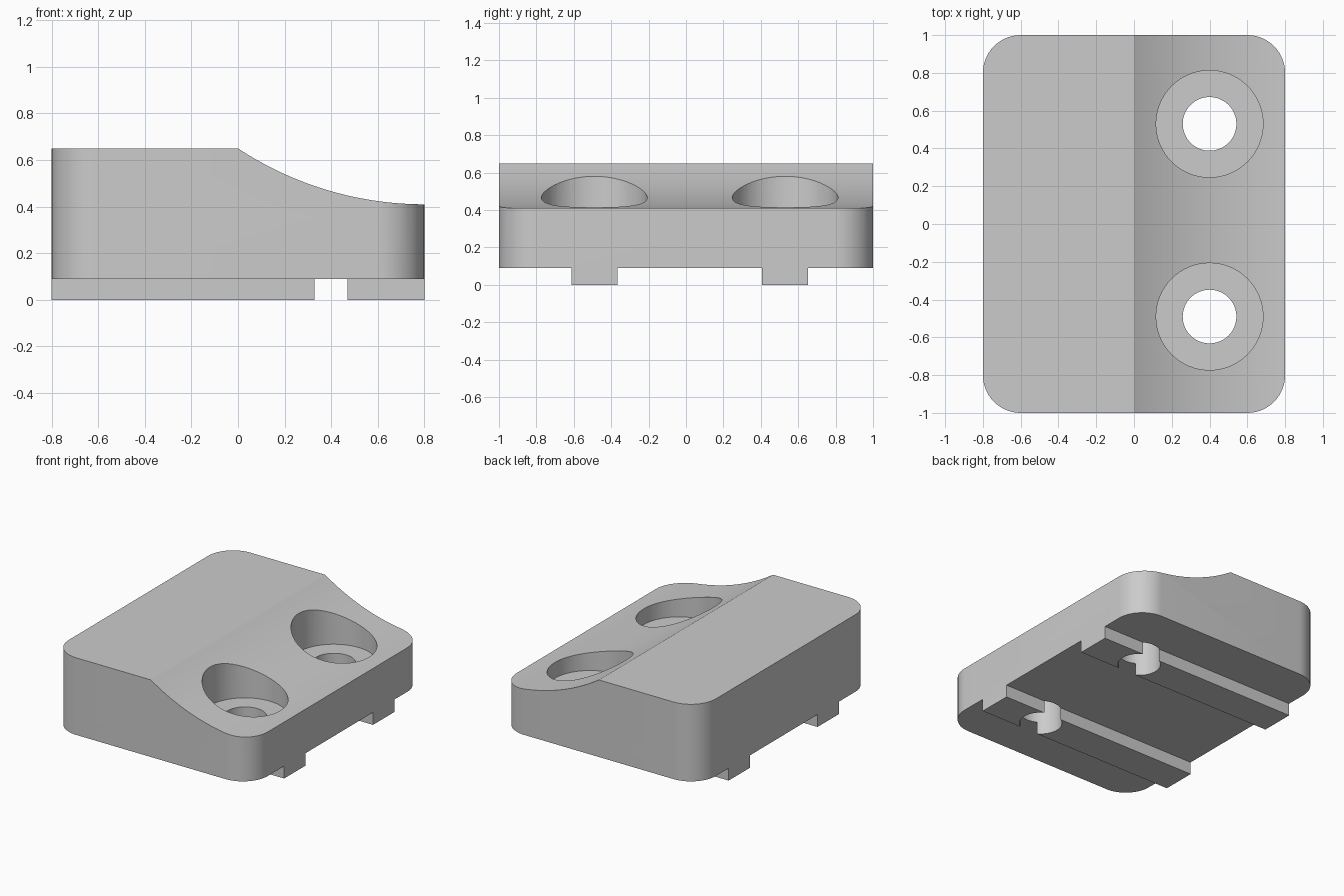
import bpy
import bmesh
import math

cube = bpy.data.objects.get("Cube")
if cube:
    bpy.data.objects.remove(cube, do_unlink=True)

WIDTH, LENGTH, HEIGHT = 1.6, 2.0, 0.65
RAIL_HEIGHT = 0.09          # rails under the block
FLOOR = 0.30                # counterbore floor
HOLE_X, HOLE_YS = 0.4, (-0.49, 0.53)
RAIL_HALF = 0.123
SCOOP_R, SCOOP_Z = 1.453, 0.41

grey = bpy.data.materials.new("plain grey")
grey.use_nodes = True
colour = (0.6, 0.6, 0.6, 1)
grey.diffuse_color = colour
grey.node_tree.nodes["Principled BSDF"].inputs["Base Color"].default_value = colour


def prism(name, points, direction):
    """Extrude a closed outline of 3D points along a direction."""
    bm = bmesh.new()
    face = bm.faces.new([bm.verts.new(p) for p in points])
    out = bmesh.ops.extrude_face_region(bm, geom=[face])
    verts = [v for v in out["geom"] if isinstance(v, bmesh.types.BMVert)]
    bmesh.ops.translate(bm, verts=verts, vec=direction)
    bmesh.ops.recalc_face_normals(bm, faces=bm.faces)
    mesh = bpy.data.meshes.new(name)
    bm.to_mesh(mesh)
    bm.free()
    obj = bpy.data.objects.new(name, mesh)
    bpy.context.collection.objects.link(obj)
    mesh.materials.append(grey)
    return obj


def cylinder(name, x, y, z0, z1, r, sides=64):
    ring = [(x + r * math.cos(math.tau * i / sides),
             y + r * math.sin(math.tau * i / sides), z0) for i in range(sides)]
    return prism(name, ring, (0, 0, z1 - z0))


def combine(target, tool, operation):
    """Apply a boolean and remove its tool."""
    tool.hide_render = True
    mod = target.modifiers.new("cut", "BOOLEAN")
    mod.operation, mod.object, mod.solver = operation, tool, "EXACT"
    bpy.ops.object.select_all(action="DESELECT")
    bpy.context.view_layer.objects.active = target
    target.select_set(True)
    bpy.ops.object.modifier_apply(modifier=mod.name)
    bpy.data.objects.remove(tool, do_unlink=True)


# Block with rounded vertical corners
radius, steps = 0.2, 14
outline = []
for quarter, (sx, sy) in enumerate([(1, 1), (-1, 1), (-1, -1), (1, -1)]):
    for i in range(steps + 1):
        a = math.pi / 2 * (quarter + i / steps)
        outline.append((sx * (WIDTH / 2 - radius) + radius * math.cos(a),
                        sy * (LENGTH / 2 - radius) + radius * math.sin(a), 0))
block = prism("clamp_block", outline, (0, 0, HEIGHT))

# Concave scoop along the top of one side
scoop = []
for i in range(33):
    d = 0.8 * (1 - i / 32)
    scoop.append((0.8 - d, -1.2, SCOOP_Z + SCOOP_R - math.sqrt(SCOOP_R ** 2 - d * d)))
scoop += [(1, -1.2, SCOOP_Z), (1, -1.2, 1), (0, -1.2, 1)]
combine(block, prism("scoop_cutter", scoop, (0, 2.4, 0)), "DIFFERENCE")

# Channels that leave two rails underneath
edges = [-1.2]
for y in HOLE_YS:
    edges += [y - RAIL_HALF, y + RAIL_HALF]
edges.append(1.2)
for y0, y1 in zip(edges[::2], edges[1::2]):
    base = [(-1, y0, -0.1), (1, y0, -0.1), (1, y1, -0.1), (-1, y1, -0.1)]
    combine(block, prism("channel_cutter", base, (0, 0, RAIL_HEIGHT + 0.1)), "DIFFERENCE")

# Counterbored screw holes
for y in HOLE_YS:
    combine(block, cylinder("bore_cutter", HOLE_X, y, FLOOR, 1, 0.283), "DIFFERENCE")
    combine(block, cylinder("hole_cutter", HOLE_X, y, -0.1, 1, 0.142), "DIFFERENCE")

bpy.ops.object.select_all(action="DESELECT")
block.select_set(True)
bpy.context.view_layer.objects.active = block
bpy.ops.object.shade_smooth_by_angle(angle=math.radians(25))
